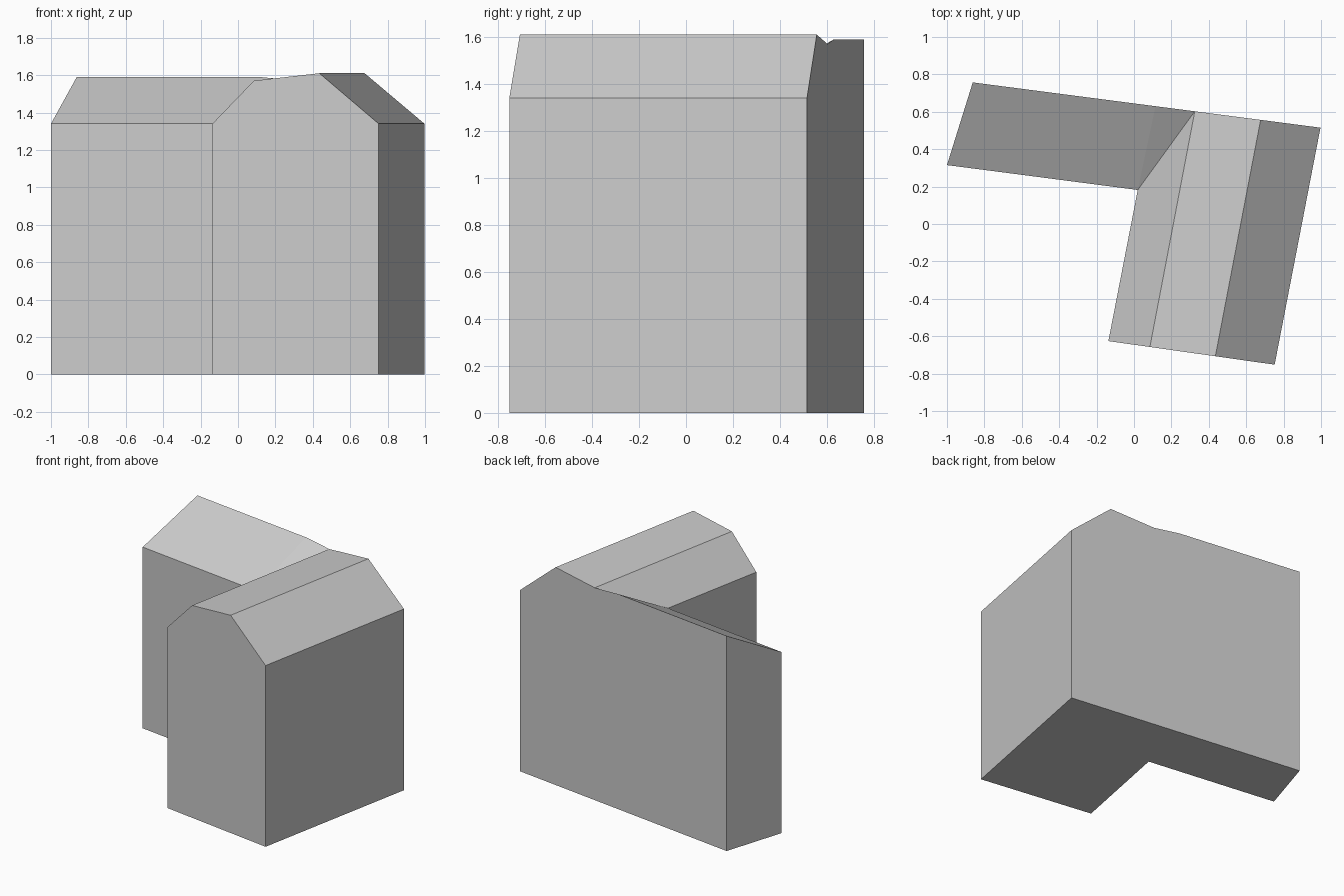
import bpy
import bmesh
from mathutils import Vector

cube = bpy.data.objects.get("Cube")
if cube:
    bpy.data.objects.remove(cube, do_unlink=True)

EAVE, RIDGE, SHOULDER, WING_TOP = 1.34, 1.61, 1.57, 1.59

# Corners of the L-shaped footprint
wing_front = Vector((-1.0, 0.315, 0))
inner = Vector((0.02, 0.182, 0))
main_left = Vector((-0.137, -0.626, 0))
main_right = Vector((0.752, -0.752, 0))
back_right = Vector((0.997, 0.515, 0))
wing_back = Vector((-0.862, 0.757, 0))


def up(point, height):
    return Vector((point.x, point.y, height))


def along(start, end, x, height):
    """Point on the wall line start-end at a given x, raised to a height."""
    return up(start.lerp(end, (x - start.x) / (end.x - start.x)), height)


# Roof points on the front gable and on the long back wall
front_shoulder = along(main_left, main_right, 0.085, SHOULDER)
front_ridge = along(main_left, main_right, 0.435, RIDGE)
back_ridge = along(back_right, wing_back, 0.677, RIDGE)
valley_top = along(back_right, wing_back, 0.325, SHOULDER)
wing_bend = along(back_right, wing_back, 0.115, WING_TOP)
wing_peak = up(wing_back, WING_TOP)
eave_wing, eave_inner, eave_left, eave_right, eave_back = (
    up(p, EAVE) for p in (wing_front, inner, main_left, main_right, back_right))

faces = [
    # Floor
    [wing_front, inner, main_left, main_right, back_right, wing_back],
    # Walls
    [wing_front, inner, eave_inner, eave_wing],
    [inner, main_left, eave_left, eave_inner],
    [main_left, main_right, eave_right, front_ridge, front_shoulder, eave_left],
    [main_right, back_right, eave_back, eave_right],
    [back_right, wing_back, wing_peak, wing_bend, valley_top, back_ridge, eave_back],
    [wing_back, wing_front, eave_wing, wing_peak],
    # Main roof: left slope, gentle top, right slope
    [eave_left, front_shoulder, valley_top, eave_inner],
    [front_shoulder, front_ridge, back_ridge, valley_top],
    [front_ridge, eave_right, eave_back, back_ridge],
    # Wing roof and its small valley facet
    [eave_wing, eave_inner, wing_bend, wing_peak],
    [eave_inner, valley_top, wing_bend],
]

bm = bmesh.new()
for corners in faces:
    bm.faces.new([bm.verts.new(c) for c in corners])
bmesh.ops.remove_doubles(bm, verts=bm.verts, dist=0.0005)
bmesh.ops.recalc_face_normals(bm, faces=bm.faces)
mesh = bpy.data.meshes.new("building_shell")
bm.to_mesh(mesh)
bm.free()

# Plain grey finish
grey = bpy.data.materials.new("light_grey")
grey.use_nodes = True
colour = (0.6, 0.6, 0.6, 1)
grey.diffuse_color = colour
for node in grey.node_tree.nodes:
    if node.type == "BSDF_PRINCIPLED":
        node.inputs["Base Color"].default_value = colour
mesh.materials.append(grey)

building = bpy.data.objects.new("building_shell", mesh)
bpy.context.collection.objects.link(building)
